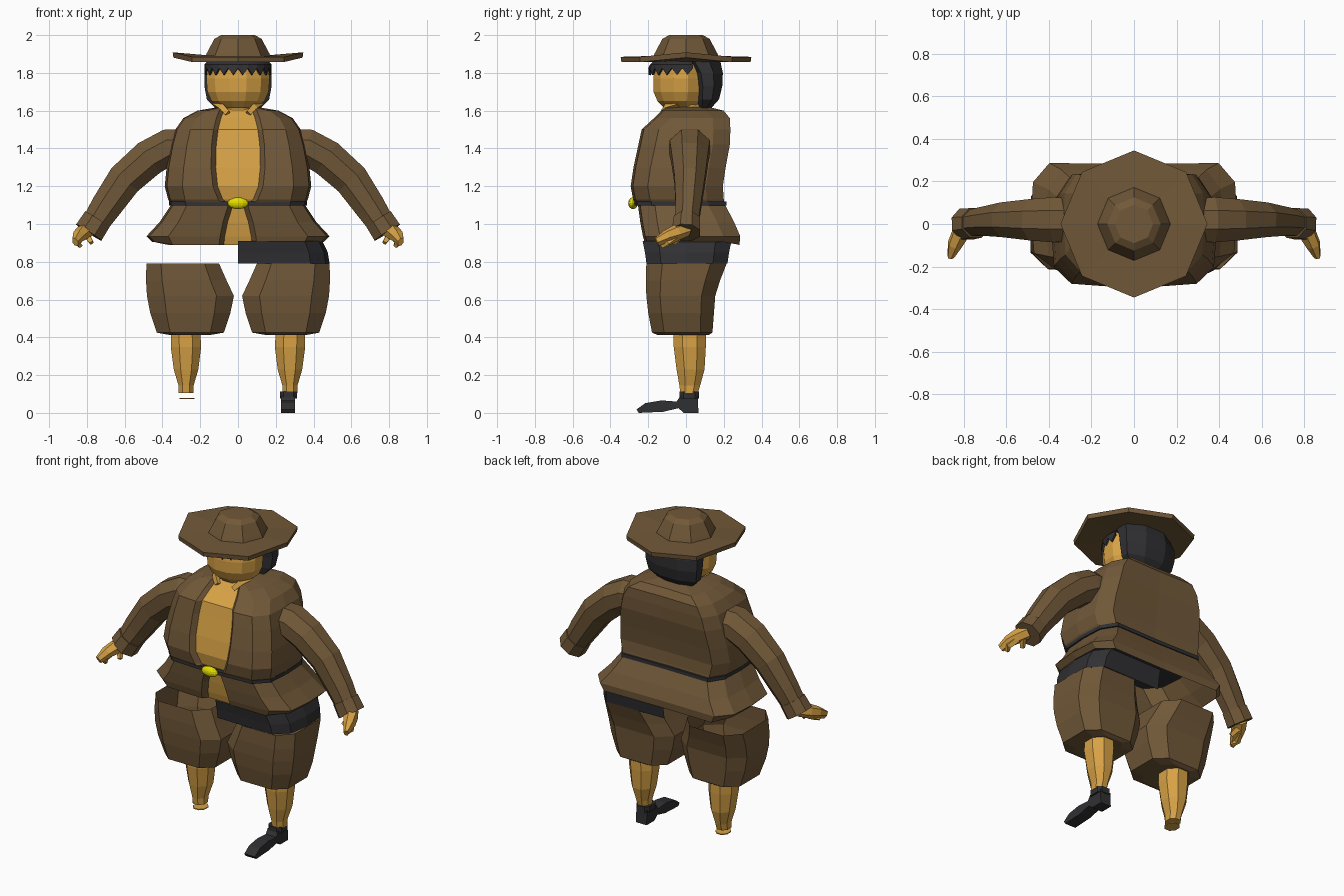
import bpy, bmesh, math
from mathutils import Vector

if "Cube" in bpy.data.objects:
    bpy.data.objects.remove(bpy.data.objects["Cube"])


def material(name, rgb):
    m = bpy.data.materials.new(name)
    m.diffuse_color = (*rgb, 1)
    m.use_nodes = True
    m.node_tree.nodes["Principled BSDF"].inputs["Base Color"].default_value = m.diffuse_color
    return m


BROWN = material("brown cloth", (0.165, 0.098, 0.040))
SKIN = material("tan skin", (0.68, 0.36, 0.06))
BLACK = material("soft black", (0.030, 0.030, 0.033))
YELLOW = material("yellow metal", (0.78, 0.72, 0.0))


def loft(name, rings, mats, closed=True, caps=(True, True), skin_strip=False):
    """Join equal-length rings of points with quads."""
    bm = bmesh.new()
    vs = [[bm.verts.new(p) for p in r] for r in rings]
    n = len(rings[0])
    for a, b in zip(vs, vs[1:]):
        for i in range(n if closed else n - 1):
            j = (i + 1) % n
            f = bm.faces.new((a[i], a[j], b[j], b[i]))
            if skin_strip and i == n - 1:      # strip between the jacket edges
                f.material_index = 1
    for use, r in zip(caps, (vs[0], vs[-1])):
        if use and closed:
            bm.faces.new(r)
    bmesh.ops.recalc_face_normals(bm, faces=bm.faces)
    me = bpy.data.meshes.new(name)
    bm.to_mesh(me)
    bm.free()
    for m in mats:
        me.materials.append(m)
    ob = bpy.data.objects.new(name, me)
    bpy.context.collection.objects.link(ob)
    return ob


def box_ring(x0, x1, y0, y1, z, c=0.28):
    """Rectangle with cut corners."""
    dx, dy = (x1 - x0) * c, (y1 - y0) * c
    return [(x0 + dx, y0, z), (x1 - dx, y0, z), (x1, y0 + dy, z), (x1, y1 - dy, z),
            (x1 - dx, y1, z), (x0 + dx, y1, z), (x0, y1 - dy, z), (x0, y0 + dy, z)]


def oval(rx, y0, y1, z, n=12):
    cy, ry = (y0 + y1) / 2, (y1 - y0) / 2
    return [(rx * math.cos(t), cy + ry * math.sin(t), z)
            for t in (2 * math.pi * (i + 0.5) / n for i in range(n))]


def coat_ring(z, w, yf, yb, o, lift=0.0):
    """Boxy body section; first and last points border the front opening."""
    half = [(o, yf + 0.03, z), (o + 0.025, yf, z), (w * 0.76, yf + 0.012, z),
            (w * 0.97, yf + 0.09, z + lift), (w, (yf + yb) / 2, z + lift),
            (w * 0.98, yb - 0.09, z + lift), (w * 0.82, yb, z)]
    return half + [(0, yb - 0.005, z)] + [(-x, y, q) for x, y, q in reversed(half)]


def tube(name, path, mat, sides=8, across=Vector((0, 1, 0))):
    """Tube through (point, half thickness, half depth) stations."""
    pts = [Vector(p[0]) for p in path]
    rings = []
    for k, (p, r, ry) in enumerate(path):
        d = (pts[min(k + 1, len(pts) - 1)] - pts[max(k - 1, 0)]).normalized()
        u = d.cross(across).normalized()
        v = u.cross(d)
        rings.append([pts[k] + u * r * math.sin(t) + v * ry * math.cos(t)
                      for t in (2 * math.pi * (i + 0.5) / sides for i in range(sides))])
    return loft(name, rings, [mat])


# Jacket body with the bare chest strip in front
loft("jacket_body", [coat_ring(*r) for r in (
    (1.105, .355, -.265, .205, .05), (1.13, .37, -.28, .20, .08),
    (1.20, .388, -.293, .195, .108), (1.30, .378, -.278, .21, .118),
    (1.42, .355, -.252, .232, .115), (1.50, .332, -.235, .235, .105),
    (1.56, .29, -.17, .232, .09), (1.60, .215, -.13, .20, .075),
    (1.62, .10, -.095, .12, .06))], [BROWN, SKIN], skin_strip=True)

# Flared jacket skirt, open below
loft("jacket_skirt", [coat_ring(*r) for r in (
    (1.105, .352, -.255, .205, .025), (1.01, .415, -.242, .255, .055),
    (0.935, .485, -.228, .287, .07), (0.89, .455, -.215, .283, .075, .015))],
    [BROWN, SKIN], caps=(True, False), skin_strip=True)

# Belt and buckle
loft("belt", [coat_ring(z, .366, -.272, .215, .02) for z in (1.098, 1.12)], [BLACK])
bpy.ops.mesh.primitive_uv_sphere_add(segments=12, ring_count=8, radius=1,
                                     location=(0, -.28, 1.11))
buckle = bpy.context.object
buckle.name = "belt_buckle"
buckle.scale = (.056, .026, .031)
buckle.data.materials.append(YELLOW)

# Neck and head
loft("neck", [oval(.11, -.10, .11, 1.60), oval(.10, -.09, .10, 1.655)], [SKIN])
for s in (-1, 1):
    tube("neck_fold", [((s * .055, -.125, 1.585), .02, .015), ((s * .085, -.10, 1.62), .022, .02),
                       ((s * .11, -.04, 1.635), .018, .03)], SKIN, 4)
loft("head", [oval(*r) for r in (
    (.10, -.12, .08, 1.615), (.145, -.155, .10, 1.65), (.168, -.177, .12, 1.70),
    (.174, -.178, .12, 1.77), (.165, -.17, .12, 1.83), (.14, -.14, .10, 1.87))], [SKIN])

# Hair at the back, and a jagged fringe
loft("back_hair", [box_ring(-w, w, y0, y1, z, .3) for w, y0, y1, z in (
    (.12, .06, .135, 1.615), (.165, .05, .175, 1.66), (.178, .045, .192, 1.73),
    (.178, .03, .195, 1.80), (.165, -.02, .18, 1.87))], [BLACK])
N = 24
arc = [math.pi * (0.93 + 1.14 * i / N) for i in range(N + 1)]
fringe = loft("fringe", [[(rx * math.cos(t), ry * math.sin(t) - .005,
                           top or (1.79 if i % 2 else 1.825)) for i, t in enumerate(arc)]
                         for rx, ry, top in ((.178, .195, 0), (.178, .185, 1.845), (.15, .15, 1.875))],
              [BLACK], closed=False)
fringe.modifiers.new("thickness", "SOLIDIFY").thickness = 0.012

# Eight-sided hat with the brim turned up at the sides
def hat_ring(r, z):
    pts = [(r * math.cos(k * math.pi / 4), r * math.sin(k * math.pi / 4)) for k in range(8)]
    return [(x, y, z + (.024 if abs(x) > .3 else 0)) for x, y in pts]


loft("hat", [hat_ring(*r) for r in ((.16, 1.86), (.342, 1.857), (.346, 1.885), (.172, 1.89),
                                    (.165, 1.905), (.125, 1.98), (.09, 2.0))], [BROWN])

for s, side in ((1, "right"), (-1, "left")):
    # Sleeve and cuff
    tube(side + "_sleeve", [((s * x, y, z), r, ry) for x, y, z, r, ry in (
        (.24, .02, 1.41, .10, .11), (.37, .02, 1.405, .105, .115), (.47, .02, 1.35, .105, .105),
        (.60, .02, 1.235, .10, .088), (.70, .012, 1.09, .088, .072),
        (.755, .005, 1.005, .077, .066))], BROWN)
    tube(side + "_cuff", [((s * .745, .005, 1.025), .083, .075),
                          ((s * .79, 0, .955), .086, .08)], BROWN)
    # Hand: palm, fingers and thumb
    tube(side + "_hand", [((s * .785, .0, .975), .045, .04), ((s * .82, -.05, .955), .042, .042),
                          ((s * .845, -.10, .935), .035, .035),
                          ((s * .862, -.155, .905), .016, .025)], SKIN, 6, Vector((0, .4, 1)))
    tube(side + "_fingers", [((s * .82, -.05, .935), .022, .03), ((s * .85, -.10, .905), .02, .025),
                             ((s * .835, -.13, .885), .014, .015)], SKIN, 4)
    tube(side + "_thumb", [((s * .80, -.03, .94), .022, .022),
                           ((s * .775, -.065, .90), .014, .014)], SKIN, 4)
    # Baggy trouser leg, open at the top
    rings = [(.10, .485, -.21, .215, .79), (.06, .487, -.213, .18, .70), (.022, .482, -.21, .155, .62),
             (.04, .465, -.20, .148, .53), (.075, .43, -.18, .14, .425), (.15, .36, -.15, .12, .412)]
    loft(side + "_trouser_leg", [[(s * x, y, z) for x, y, z in box_ring(*r, .2)] for r in rings],
         [BROWN], caps=(False, True))
    # Calf
    rings = [(.20, .355, -.065, .105, .43), (.195, .356, -.065, .105, .35),
             (.21, .34, -.05, .098, .23), (.235, .315, -.035, .075, .145), (.235, .315, -.03, .062, .105)]
    loft(side + "_calf", [[(s * x, y, z) for x, y, z in box_ring(*r)] for r in rings], [SKIN])

# Dark waistband, on the right side only
band = ((0, -.20), (.38, -.205), (.46, -.13), (.48, 0), (.47, .14), (.40, .215), (0, .21))
loft("waistband", [[(x * k, y * f, z) for x, y in band]
                   for z, k, f in ((.79, 1.01, 1.02), (.85, .99, 1.06), (.91, .93, 1.12))],
     [BLACK], closed=False)

# Right shoe: ankle cuff and a side profile given width
loft("shoe_ankle", [box_ring(.222, .312, -.035, .068, z, .2) for z in (.075, .112)], [BLACK])
profile = ((-.262, .018), (-.215, .052), (-.13, .066), (-.05, .06), (-.03, .09), (.062, .09),
           (.066, 0), (-.012, 0), (-.04, .025), (-.12, .006), (-.25, 0))
loft("shoe_foot", [[(x, y, z) for y, z in profile] for x in (.228, .302)], [BLACK])

# Sliver of ankle left under the unshod leg
loft("left_ankle_sliver", [box_ring(-.31, -.23, -.03, .06, z) for z in (.074, .08)], [SKIN])
